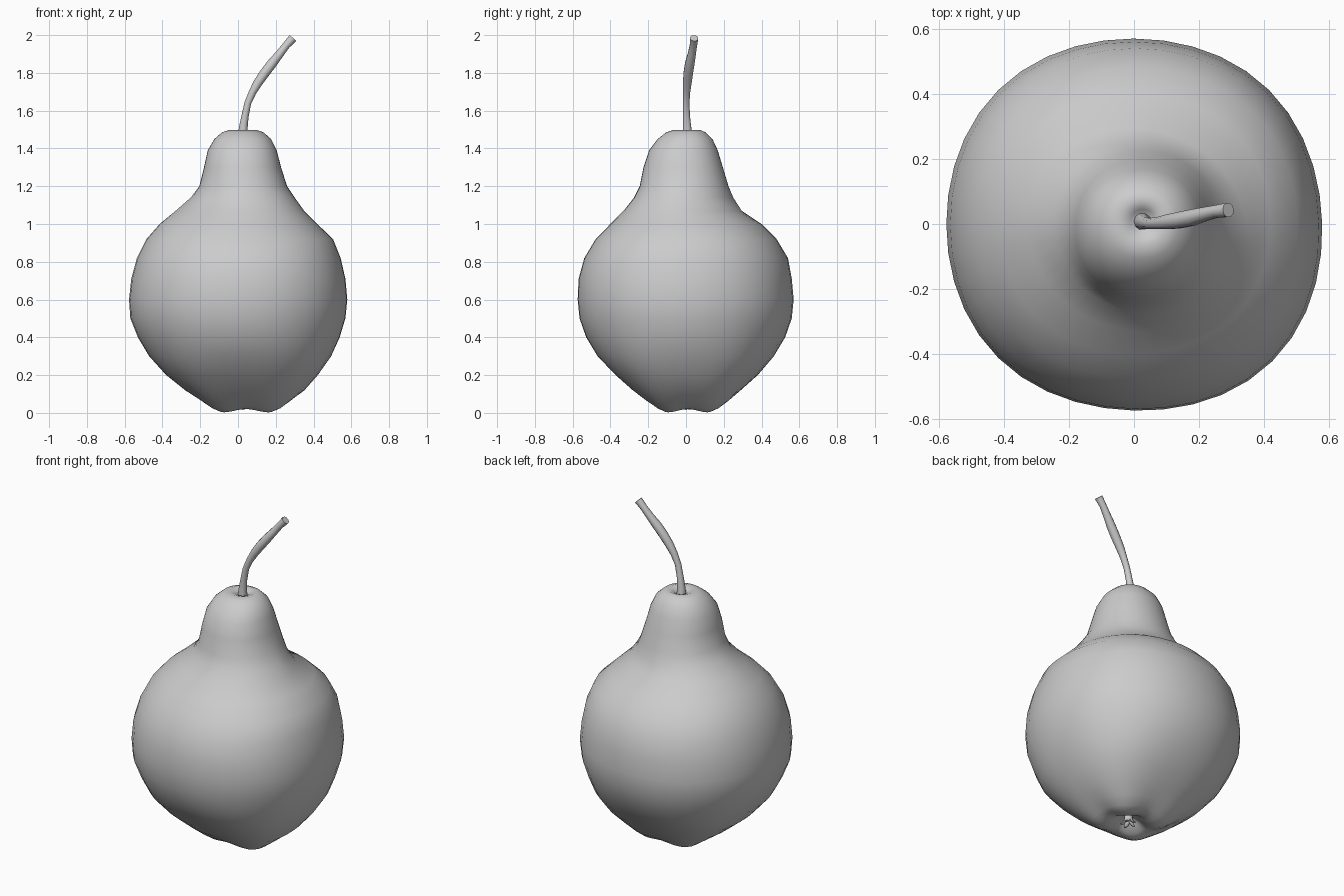
import bpy, bmesh, math
from mathutils import Vector

SIDES = 40


def finish(bm, name, angle):
    bmesh.ops.recalc_face_normals(bm, faces=bm.faces)
    mesh = bpy.data.meshes.new(name)
    bm.to_mesh(mesh)
    bm.free()
    ob = bpy.data.objects.new(name, mesh)
    bpy.context.collection.objects.link(ob)
    bpy.ops.object.select_all(action='DESELECT')
    ob.select_set(True)
    bpy.context.view_layer.objects.active = ob
    bpy.ops.object.shade_smooth_by_angle(angle=math.radians(angle))
    return ob


def loft(bm, rings):
    rows = [[bm.verts.new(p) for p in ring] for ring in rings]
    n = len(rows[0])
    for a, b in zip(rows, rows[1:]):
        for i in range(n):
            bm.faces.new((a[i], a[(i + 1) % n], b[(i + 1) % n], b[i]))
    bm.faces.new(rows[0])
    bm.faces.new(rows[-1])


# Fruit body: height, left, right, front, back of each ring, from the stem dimple down
profile = [
    (1.465, 0.01, 0.05, -0.015, 0.03), (1.485, -0.01, 0.065, -0.03, 0.045),
    (1.498, -0.045, 0.10, -0.065, 0.075), (1.485, -0.085, 0.135, -0.105, 0.105),
    (1.45, -0.125, 0.175, -0.15, 0.14), (1.39, -0.16, 0.205, -0.195, 0.168),
    (1.30, -0.18, 0.228, -0.225, 0.195), (1.20, -0.205, 0.26, -0.245, 0.225),
    (1.14, -0.25, 0.30, -0.275, 0.25), (1.07, -0.33, 0.35, -0.33, 0.295),
    (1.00, -0.415, 0.42, -0.40, 0.40), (0.92, -0.485, 0.50, -0.475, 0.48),
    (0.82, -0.535, 0.54, -0.535, 0.54), (0.71, -0.565, 0.565, -0.565, 0.56),
    (0.60, -0.577, 0.575, -0.57, 0.57), (0.50, -0.57, 0.565, -0.56, 0.56),
    (0.40, -0.53, 0.535, -0.525, 0.525), (0.30, -0.47, 0.49, -0.465, 0.465),
    (0.20, -0.38, 0.42, -0.37, 0.38), (0.12, -0.28, 0.35, -0.28, 0.29),
    (0.06, -0.20, 0.28, -0.21, 0.23), (0.02, -0.145, 0.23, -0.155, 0.18),
    (0.003, -0.105, 0.19, -0.12, 0.14), (0.01, -0.06, 0.14, -0.08, 0.095),
    (0.04, -0.02, 0.10, -0.05, 0.06), (0.06, 0.01, 0.07, -0.03, 0.03),
]
rings = []
for k, (z, x0, x1, y0, y1) in enumerate(profile):
    base = max(0, 1 - z / 0.4) if k > 12 else 0
    lobe = 0.009 * max(0, 1 - z / 0.12) if k > 12 else 0
    waist = 0.07 * math.exp(-((z - 1.11) / 0.07) ** 2)
    ring = []
    for i in range(SIDES):
        a = math.tau * i / SIDES
        diag = math.sin(2 * a) ** 2
        s = 1 + (0.022 + 0.10 * base) * diag - waist * max(0, math.sin(2 * a))
        if z < 1:    # slight swelling to the front right
            s += 0.025 * max(0, math.cos(a + math.pi / 4)) ** 4
        ring.append(((x0 + x1) / 2 + s * (x1 - x0) / 2 * math.cos(a),
                     (y0 + y1) / 2 + s * (y1 - y0) / 2 * math.sin(a),
                     z + lobe * (1 + math.cos(4 * a))))
    rings.append(ring)
bm = bmesh.new()
loft(bm, rings)
finish(bm, "pear_body", 60)

# Stem: curved tapering tube (x, y, z, radius)
path = [(0.025, 0.008, 1.46, 0.027), (0.028, 0.006, 1.51, 0.023),
        (0.037, 0.003, 1.57, 0.019), (0.052, 0.001, 1.64, 0.018),
        (0.078, 0.003, 1.70, 0.02), (0.107, 0.007, 1.75, 0.024),
        (0.142, 0.012, 1.80, 0.026), (0.18, 0.02, 1.85, 0.026),
        (0.22, 0.031, 1.90, 0.022), (0.255, 0.039, 1.945, 0.02),
        (0.29, 0.043, 1.984, 0.023)]
pts = [Vector(p[:3]) for p in path]
rings = []
for i, p in enumerate(pts):
    t = (pts[min(i + 1, len(pts) - 1)] - pts[max(i - 1, 0)]).normalized()
    u = Vector((0, 1, 0)).cross(t).normalized()
    v = t.cross(u)
    rings.append([p + path[i][3] * (u * math.cos(math.tau * j / 10) + v * math.sin(math.tau * j / 10))
                  for j in range(10)])
bm = bmesh.new()
loft(bm, rings)
finish(bm, "stem", 50)

# Calyx: small curled sepals in the bottom hollow
bm = bmesh.new()
for n in range(5):
    a = math.tau * (n + 0.5) / 5
    out = Vector((math.cos(a), math.sin(a), 0))
    side = Vector((-math.sin(a), math.cos(a), 0))
    rings = []
    for d, z, w in [(0.015, 0.07, 0.014), (0.018, 0.04, 0.015), (0.03, 0.022, 0.011), (0.045, 0.018, 0.004)]:
        c = Vector((0.04, 0, z)) + out * d
        rings.append([c + side * w * math.cos(math.tau * j / 6)
                      + (out + Vector((0, 0, 1))) * 0.4 * w * math.sin(math.tau * j / 6) for j in range(6)])
    loft(bm, rings)
finish(bm, "calyx_sepals", 60)
